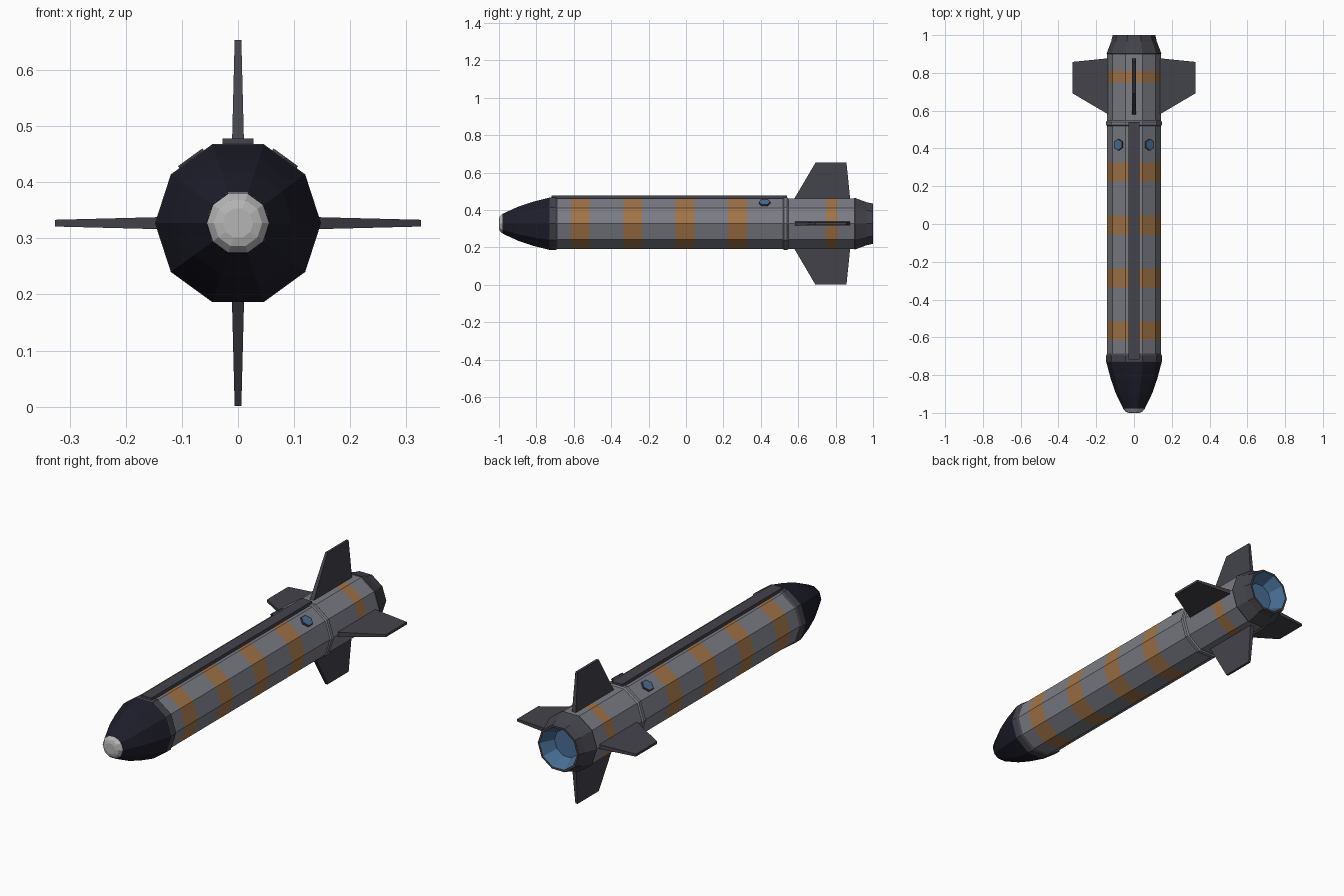
import bpy, bmesh, math
from mathutils import Matrix, Vector

if "Cube" in bpy.data.objects:
    bpy.data.objects.remove(bpy.data.objects["Cube"])

AXIS = 0.327   # height of the body's centre line
SIDES = 10


def material(name, rgb):
    m = bpy.data.materials.new(name)
    m.diffuse_color = (*rgb, 1)
    m.use_nodes = True
    m.node_tree.nodes["Principled BSDF"].inputs["Base Color"].default_value = m.diffuse_color
    return m


GREY = material("body grey", (0.20, 0.205, 0.235))
ORANGE = material("stripe orange", (0.36, 0.175, 0.065))
DARK = material("dark grey", (0.056, 0.056, 0.07))
NAVY = material("nose navy", (0.013, 0.013, 0.025))
BLUE = material("blue", (0.065, 0.155, 0.30))
PALE = material("tip pale grey", (0.46, 0.46, 0.46))


def finish(name, bm, mats):
    bmesh.ops.recalc_face_normals(bm, faces=bm.faces)
    me = bpy.data.meshes.new(name)
    bm.to_mesh(me)
    bm.free()
    for m in mats:
        me.materials.append(m)
    ob = bpy.data.objects.new(name, me)
    bpy.context.collection.objects.link(ob)
    return ob


def turned(name, profile, mats, rule=lambda y, i: 0):
    """Ten-sided turning about the y axis; profile = (y, radius) points, capped at both ends."""
    bm = bmesh.new()
    rings = []
    for y, r in profile:
        rings.append([bm.verts.new((r * math.cos(k * math.tau / SIDES), y,
                                    AXIS + r * math.sin(k * math.tau / SIDES)))
                      for k in range(SIDES)])
    for i, (a, b) in enumerate(zip(rings, rings[1:])):
        mid = (profile[i][0] + profile[i + 1][0]) / 2
        for k in range(SIDES):
            n = (k + 1) % SIDES
            f = bm.faces.new((a[k], a[n], b[n], b[k]))
            f.material_index = rule(mid, i)
    bm.faces.new(rings[0]).material_index = rule(profile[0][0], 0)
    bm.faces.new(rings[-1]).material_index = rule(profile[-1][0], len(profile) - 2)
    return finish(name, bm, mats)


def striped(name, y0, y1, r, stripes):
    cuts = [y0] + [y for s in stripes for y in s] + [y1]
    turned(name, [(y, r) for y in cuts], [GREY, ORANGE],
           lambda y, i: int(any(a < y < b for a, b in stripes)))


# Main tube and tail tube with painted stripes
striped("main_body", -0.70, 0.53, 0.142,
        [(c - 0.05, c + 0.05) for c in (-0.565, -0.285, -0.005, 0.275)])
striped("tail_body", 0.53, 0.91, 0.142, [(0.748, 0.81)])

# Joint rings
turned("joint_ring", [(0.518, 0.141), (0.524, 0.148), (0.541, 0.148), (0.549, 0.141)], [GREY])
turned("nose_collar", [(-0.737, 0.144), (-0.728, 0.148), (-0.697, 0.148), (-0.685, 0.141)], [DARK])

# Nose cone and its blunt tip
turned("nose_cone", [(-0.98, 0.056), (-0.895, 0.097), (-0.82, 0.123), (-0.73, 0.147)], [NAVY])
turned("nose_tip", [(-1.0, 0.027), (-0.995, 0.043), (-0.978, 0.057)], [PALE])

# Exhaust nozzle with a blue bowl inside
turned("nozzle", [(0.895, 0.141), (0.903, 0.145), (0.965, 0.121), (1.0, 0.113),
                  (1.0, 0.103), (0.93, 0.07)], [DARK, BLUE],
       lambda y, i: int(i == 4))


def box(name, x, y0, y1, z0, z1, mat):
    bm = bmesh.new()
    bmesh.ops.create_cube(bm, size=1)
    for v in bm.verts:
        v.co = Vector((v.co.x * 2 * x, y0 if v.co.y < 0 else y1, z0 if v.co.z < 0 else z1))
    finish(name, bm, [mat])


# Raised cable duct along the top
box("top_spine", 0.028, -0.718, 0.54, AXIS + 0.12, 0.478, DARK)

# Four tapered fins; (y, distance from axis, half thickness)
outline = [(0.565, 0.11, 0.0115), (0.692, 0.326, 0.006), (0.858, 0.326, 0.006), (0.88, 0.11, 0.0115)]
for q, name in enumerate(("top_fin", "left_fin", "bottom_fin", "right_fin")):
    bm = bmesh.new()
    sides = [[bm.verts.new((s * t, y, h)) for y, h, t in outline] for s in (-1, 1)]
    for loop in sides:
        bm.faces.new(loop)
    for k in range(4):
        n = (k + 1) % 4
        bm.faces.new((sides[0][k], sides[0][n], sides[1][n], sides[1][k]))
    bm.transform(Matrix.Translation((0, 0, AXIS)) @ Matrix.Rotation(q * math.pi / 2, 4, 'Y'))
    finish(name, bm, [DARK])

# Six-sided sensor windows on the two upper slanted faces
for side, name in ((1, "right_sensor"), (-1, "left_sensor")):
    bm = bmesh.new()
    bmesh.ops.create_cone(bm, cap_ends=True, segments=6, radius1=0.031, radius2=0.031, depth=0.02)
    top = max(bm.faces, key=lambda f: f.calc_center_median().z)
    bmesh.ops.inset_region(bm, faces=[top], thickness=0.005)
    top.material_index = 1
    bm.transform(Matrix.Translation((0, 0.42, AXIS))
                 @ Matrix.Rotation(side * math.radians(36), 4, 'Y')
                 @ Matrix.Translation((0, 0, 0.135)))
    finish(name, bm, [DARK, BLUE])
